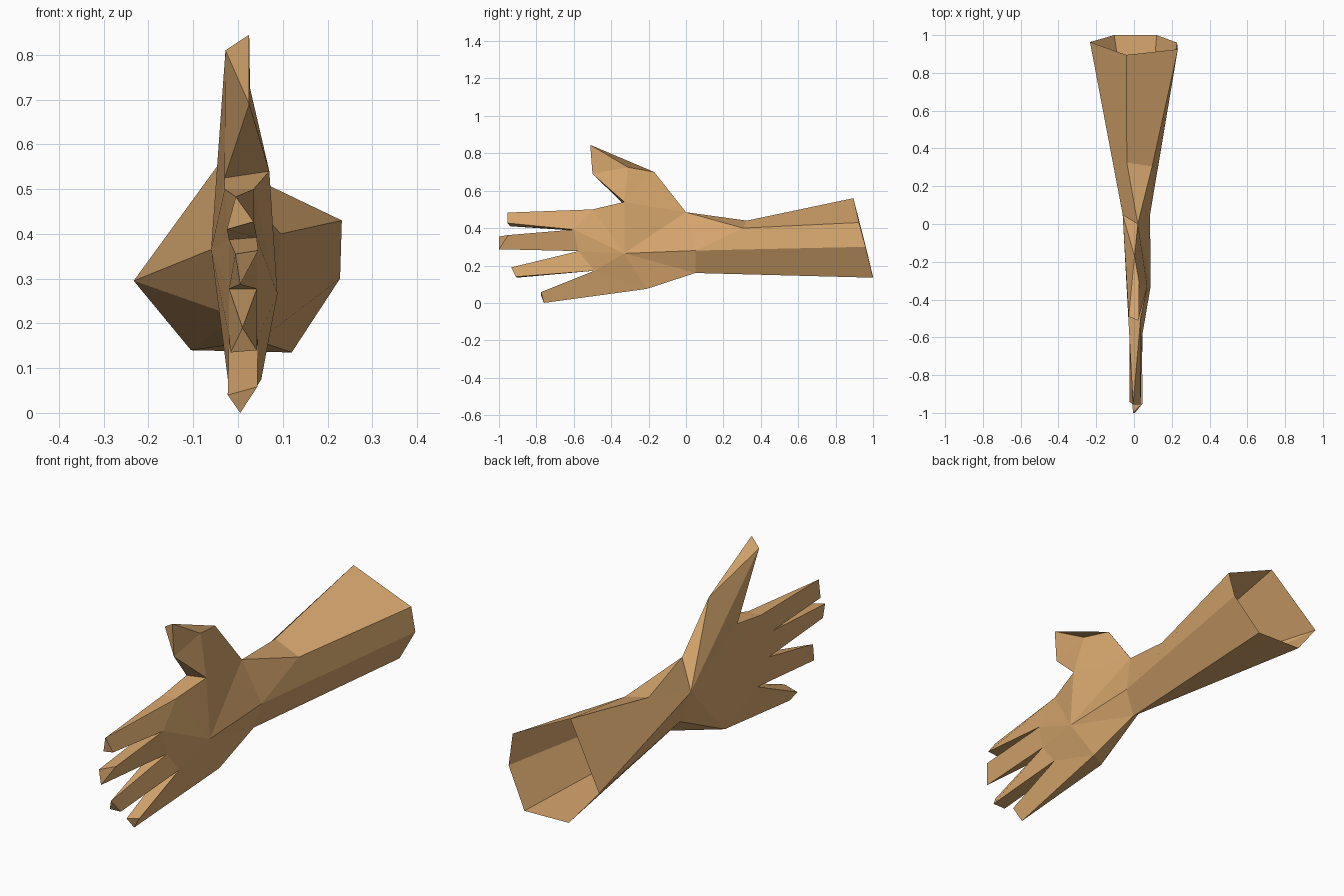
import bpy, bmesh
from mathutils import Vector

cube = bpy.data.objects.get("Cube")
if cube:
    bpy.data.objects.remove(cube, do_unlink=True)

# Skin colour
skin = bpy.data.materials.new("skin_tan")
skin.use_nodes = True
tan = (0.68, 0.385, 0.155, 1.0)
skin.diffuse_color = tan
bsdf = skin.node_tree.nodes["Principled BSDF"]
bsdf.inputs["Base Color"].default_value = tan
bsdf.inputs["Roughness"].default_value = 0.9

# Joint landmarks shared by neighbouring parts (_l is the -x side, _r the +x side)
joints = {
    # wrist ring
    "wrist_top": (0.02, 0.0, 0.485),
    "wrist_side": (0.085, 0.05, 0.28),
    "wrist_low": (0.045, 0.05, 0.16),
    "wrist_under": (-0.005, 0.05, 0.215),
    "wrist_back": (-0.06, 0.05, 0.365),
    # palm centre and the rim that carries thumb and fingers
    "palm": (0.088, -0.33, 0.265),
    "crook_l": (-0.03, -0.33, 0.525), "crook_r": (0.07, -0.33, 0.54),
    "index_l": (-0.03, -0.50, 0.50), "index_r": (0.035, -0.50, 0.50),
    "web1_l": (-0.02, -0.60, 0.387), "web1_r": (0.042, -0.60, 0.392),
    "web2_l": (-0.02, -0.575, 0.277), "web2_r": (0.042, -0.575, 0.277),
    "web3_l": (-0.02, -0.49, 0.172), "web3_r": (0.045, -0.49, 0.172),
    "heel_l": (-0.022, -0.25, 0.07), "heel_r": (0.052, -0.21, 0.075),
}


def build(name, faces, extra=None):
    """Make a flat-shaded part from faces given as strings of joint names."""
    points = {**joints, **(extra or {})}
    bm = bmesh.new()
    verts = {}
    for face in faces:
        corners = list(dict.fromkeys(face.split()))
        for c in corners:
            if c not in verts:
                verts[c] = bm.verts.new(points[c])
        bm.faces.new([verts[c] for c in corners])
    # turn the normals outward
    bmesh.ops.recalc_face_normals(bm, faces=bm.faces[:])
    centre = sum((v.co for v in bm.verts), Vector()) / len(bm.verts)
    outward = sum(f.normal.dot(f.calc_center_median() - centre) * f.calc_area()
                  for f in bm.faces)
    if outward < 0:
        bmesh.ops.reverse_faces(bm, faces=bm.faces[:])
    mesh = bpy.data.meshes.new(name)
    bm.to_mesh(mesh)
    bm.free()
    mesh.materials.append(skin)
    obj = bpy.data.objects.new(name, mesh)
    bpy.context.collection.objects.link(obj)
    return obj


# Forearm: flared sleeve, open at the rear
build("forearm", [
    "a f wrist_back a2", "a2 wrist_back wrist_top",
    "a b b2 a2", "a2 b2 wrist_top",
    "b c wrist_side b2", "b2 wrist_side wrist_top",
    "c d wrist_low wrist_side", "d e wrist_low",
    "e wrist_under wrist_low", "e f wrist_under",
    "f wrist_back wrist_under",
], {
    "a": (-0.04, 0.895, 0.56), "b": (0.232, 0.925, 0.43),
    "c": (0.228, 0.96, 0.30), "d": (0.12, 1.0, 0.135),
    "e": (-0.105, 1.0, 0.14), "f": (-0.233, 0.963, 0.295),
    "a2": (-0.038, 0.325, 0.44), "b2": (0.096, 0.305, 0.40),
})

# Palm: one fan on each side of the rim, plus the top and heel strips
rim = ["crook", "index", "web1", "web2", "web3", "heel"]
palm_faces = ["crook_l crook_r index_r index_l",
              "wrist_low heel_r heel_l wrist_under",
              "wrist_back heel_l wrist_under",
              "palm heel_r wrist_low", "palm wrist_low wrist_side",
              "palm wrist_side wrist_top", "palm wrist_top crook_r"]
for p, q in zip(rim, rim[1:]):
    palm_faces.append(f"palm {p}_r {q}_r")
    palm_faces.append(f"wrist_back {p}_l {q}_l")
build("palm", palm_faces)

# Thumb, rising from the wrist
build("thumb", [
    "wrist_top wrist_back knuckle", "knuckle wrist_back tip_l",
    "wrist_back tip_l crook_l", "tip_l tip_low crook_l",
    "tip_low crook_r crook_l", "tip_l tip_r tip_low",
    "knuckle bend tip_r tip_l", "wrist_top knuckle crook_r",
    "knuckle bend crook_r", "bend tip_low crook_r", "bend tip_r tip_low",
], {
    "knuckle": (0.003, -0.17, 0.70), "bend": (0.027, -0.31, 0.725),
    "tip_r": (0.025, -0.512, 0.845), "tip_l": (-0.028, -0.49, 0.81),
    "tip_low": (0.025, -0.50, 0.69),
})


def finger(name, upper, lower, left, right, apex, apex_up):
    """Taper from a four-cornered root to a three-cornered tip."""
    ul, ur = ("apex", "apex") if apex_up else ("left", "right")
    ll, lr = ("left", "right") if apex_up else ("apex", "apex")
    build(name, [
        f"{upper}_l {upper}_r {ur} {ul}",
        f"{upper}_r {lower}_r {lr} {ur}",
        f"{lower}_r {lower}_l {ll} {lr}",
        f"{lower}_l {upper}_l {ul} {ll}",
        "left right apex",
    ], {"left": left, "right": right, "apex": apex})


# Fingers
finger("index_finger", "index", "web1",
       (-0.025, -0.94, 0.41), (0.035, -0.955, 0.427), (-0.005, -0.955, 0.483), True)
finger("middle_finger", "web1", "web2",
       (-0.006, -1.0, 0.355), (0.045, -0.95, 0.363), (0.005, -1.0, 0.287), False)
finger("ring_finger", "web2", "web3",
       (-0.017, -0.905, 0.135), (0.042, -0.91, 0.14), (0.01, -0.935, 0.19), True)
finger("little_finger", "web3", "heel",
       (-0.023, -0.775, 0.04), (0.043, -0.775, 0.058), (0.005, -0.76, 0.0), False)
